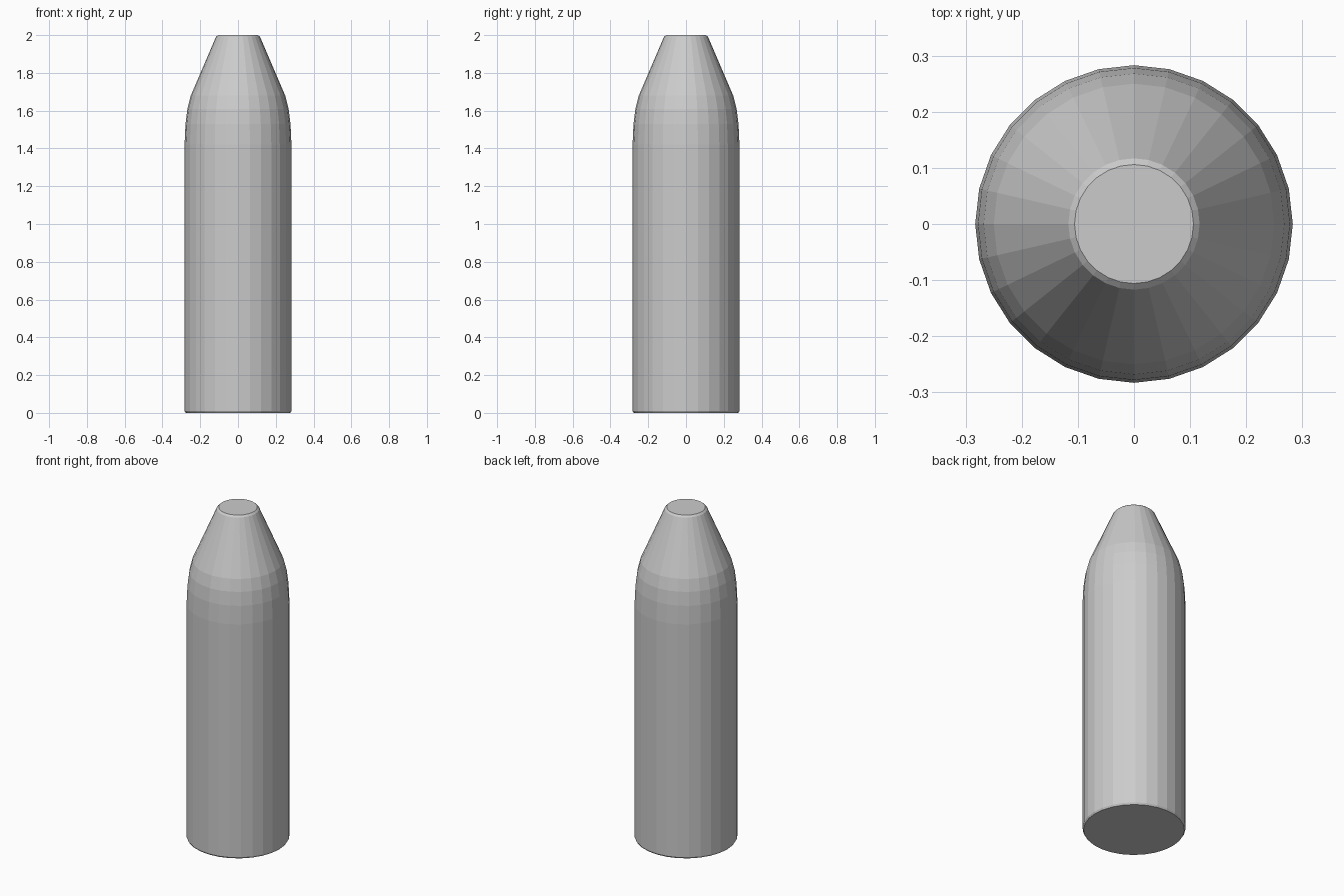
import bpy, bmesh, math

cube = bpy.data.objects.get("Cube")
if cube:
    bpy.data.objects.remove(cube, do_unlink=True)

SIDES = 28
# Radius and height, from base chamfer to blunt tip
PROFILE = [(0.277, 0.0), (0.283, 0.01), (0.283, 1.42), (0.278, 1.53),
           (0.268, 1.61), (0.25, 1.68), (0.117, 1.99), (0.106, 2.0)]


def make_material(name, color):
    mat = bpy.data.materials.new(name)
    mat.use_nodes = True
    mat.diffuse_color = color
    mat.node_tree.nodes["Principled BSDF"].inputs["Base Color"].default_value = color
    return mat


def lathe(name, profile, sides, mat):
    bm = bmesh.new()
    rings = []
    for radius, height in profile:
        angles = [2 * math.pi * i / sides for i in range(sides)]
        rings.append([bm.verts.new((radius * math.cos(a), radius * math.sin(a), height))
                      for a in angles])
    # Side walls
    for low, high in zip(rings, rings[1:]):
        for i in range(sides):
            j = (i + 1) % sides
            bm.faces.new((low[i], low[j], high[j], high[i]))
    # Flat end caps
    bm.faces.new(rings[0][::-1])
    bm.faces.new(rings[-1])
    mesh = bpy.data.meshes.new(name)
    bm.to_mesh(mesh)
    bm.free()
    mesh.materials.append(mat)
    obj = bpy.data.objects.new(name, mesh)
    bpy.context.scene.collection.objects.link(obj)
    return obj


# Tapered cylindrical body with flat facets
grey = make_material("plain grey", (0.6, 0.6, 0.6, 1.0))
lathe("tapered_body", PROFILE, SIDES, grey)
